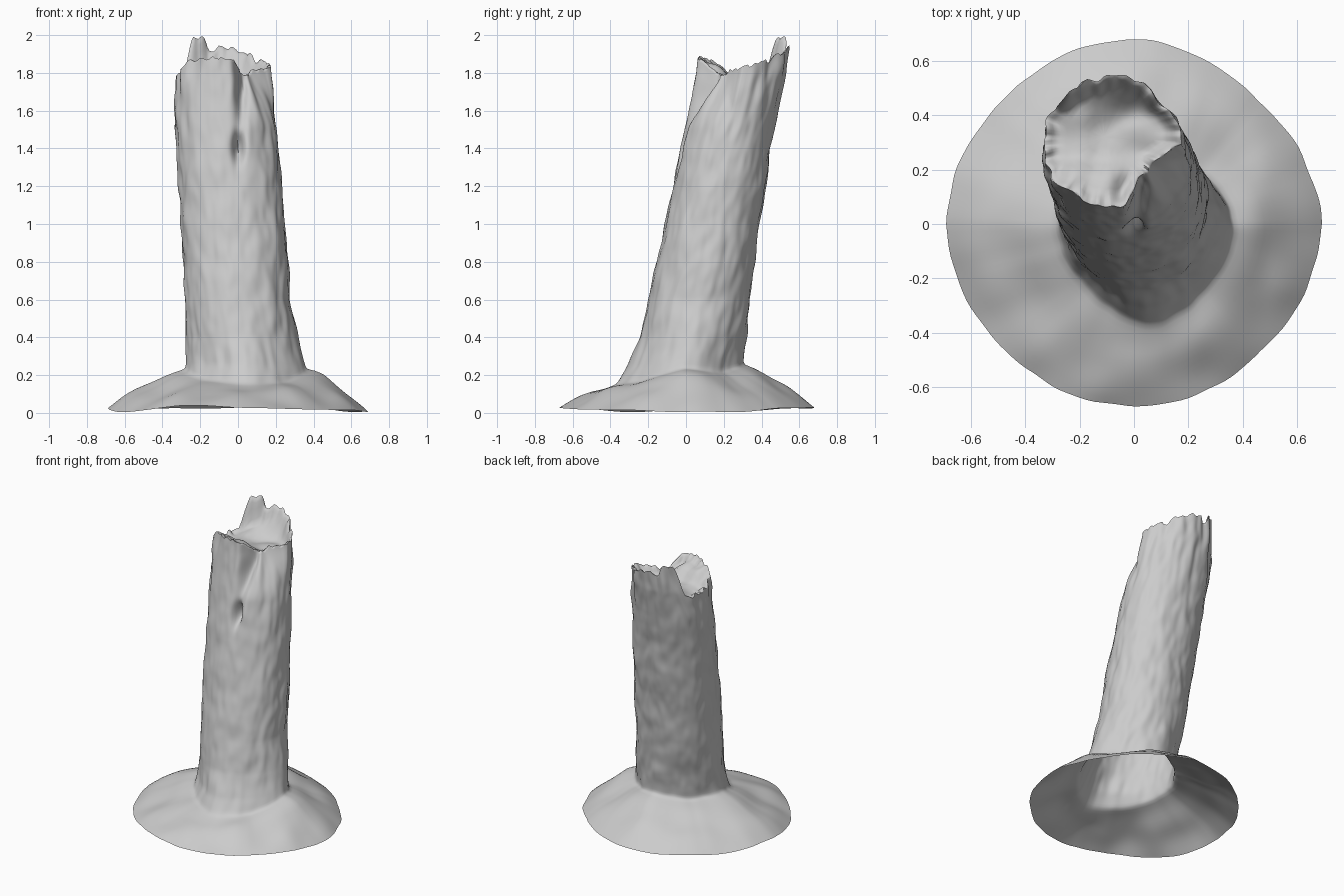
import bpy, bmesh
from math import sin, cos, pi, exp, degrees
from mathutils import Vector, noise

if "Cube" in bpy.data.objects:
    bpy.data.objects.remove(bpy.data.objects["Cube"])

N = 144  # columns around the trunk

# Trunk extents by height: z, x min, x max, y min, y max
TRUNK = [(0.14, -0.31, 0.40, -0.38, 0.315), (0.25, -0.285, 0.36, -0.31, 0.31),
         (0.4, -0.275, 0.32, -0.25, 0.32), (0.6, -0.285, 0.28, -0.20, 0.34),
         (0.8, -0.29, 0.265, -0.155, 0.365), (1.0, -0.305, 0.25, -0.115, 0.39),
         (1.2, -0.315, 0.235, -0.07, 0.425), (1.4, -0.33, 0.215, -0.03, 0.45),
         (1.6, -0.34, 0.195, 0.015, 0.485), (1.8, -0.335, 0.17, 0.05, 0.53),
         (2.0, -0.31, 0.15, 0.075, 0.55)]
# Broken rim height by angle in degrees (0 = right, 90 = back)
RIM = [(0, 1.83), (25, 1.85), (45, 1.88), (65, 1.91), (90, 1.94), (108, 1.92),
       (116, 1.99), (134, 1.99), (139, 1.90), (144, 1.77), (180, 1.76), (205, 1.80),
       (225, 1.87), (270, 1.88), (285, 1.87), (300, 1.80), (315, 1.78), (335, 1.81), (360, 1.83)]
# Height where trunk meets the mound, by angle
FOOT = [(0, 0.23), (45, 0.21), (90, 0.255), (135, 0.22), (180, 0.23), (225, 0.17),
        (270, 0.15), (315, 0.16), (360, 0.23)]
# Outer edge of mound: angle, radius
EDGE = [(0, 0.69), (45, 0.64), (92, 0.68), (135, 0.66), (180, 0.69), (225, 0.66),
        (270, 0.67), (315, 0.66), (360, 0.69)]


def interp(table, t):
    for a, b in zip(table, table[1:]):
        if t <= b[0]:
            f = max(0.0, (t - a[0]) / (b[0] - a[0]))
            r = [p + (q - p) * f for p, q in zip(a[1:], b[1:])]
            return r if len(r) > 1 else r[0]
    r = table[-1][1:]
    return r if len(r) > 1 else r[0]


def smooth(t):
    t = min(1, max(0, t))
    return t * t * (3 - 2 * t)


def nz(x, y, z, f):
    return noise.noise(Vector((x * f, y * f, z * f)))


def trunk_point(a, z):
    x0, x1, y0, y1 = interp(TRUNK, z)
    c, s = cos(a), sin(a)
    n = 2.1 - 0.6 * smooth((0.75 - z) / 0.6)  # roots make the base diamond shaped
    r = (abs(c) ** n + abs(s) ** n) ** (-1 / n)
    # bark bumps, coarser towards the broken top
    top = smooth((z - 1.3) / 0.5)
    r += 0.035 * nz(c, s, z * 2, 3) + 0.02 * nz(c, s, z * 1.5 + 7, 7)
    r += top * 0.06 * nz(c * 3, s * 3, z * 1.5, 1.6)
    r -= 0.01
    # front right side is broken away, leaning inwards
    d = (degrees(a) - 322) / 33
    r *= 1 - 0.36 * exp(-d ** 4) * smooth((z - 1.5) / 0.36)
    x = (x0 + x1) / 2 + (x1 - x0) / 2 * c * r
    y = (y0 + y1) / 2 + (y1 - y0) / 2 * s * r
    # knot hole and the split above it on the front
    if s < 0:
        hole = exp(-(x / 0.025) ** 2 - ((z - 1.41) / 0.07) ** 2)
        split = exp(-((x - 0.02) / 0.028) ** 2 - ((z - 1.68) / 0.12) ** 2)
        y += 0.09 * hole + 0.06 * split
    return Vector((x, y, z))


def top_height(x, y):
    lump = exp(-((x + 0.16) / 0.12) ** 4 - ((y - 0.13) / 0.09) ** 4)
    back = exp(-((y - 0.52) / 0.07) ** 2)
    return 1.76 + 0.09 * lump + 0.10 * back + 0.04 * nz(x, y, 0, 8)


angles = [2 * pi * i / N for i in range(N)]
rings = []

# Mound skirt, from outer edge up to the foot of the trunk
for k in range(14):
    t = k / 14
    ring = []
    for a in angles:
        d = degrees(a)
        zf = interp(FOOT, d)
        foot = trunk_point(a, zf)
        re = interp(EDGE, d) + 0.01 * nz(cos(a), sin(a), 0, 5)
        ze = 0.02 + 0.03 * nz(cos(a), sin(a), 4, 1.5)
        edge = Vector((re * cos(a), re * sin(a), max(0, ze)))
        p = edge.lerp(foot, t)
        p.z = edge.z + (zf - edge.z) * (1 - (1 - t) ** 1.4)
        p.z += 0.04 * sin(pi * t) * nz(p.x, p.y, 1, 4)
        ring.append(p)
    rings.append(ring)

# Trunk wall, from foot to the ragged rim
rims = []
for a in angles:
    h = interp(RIM, degrees(a))
    h += 0.025 * nz(cos(a), sin(a), 2, 7) + 0.008 * nz(cos(a), sin(a), 9, 18)
    rims.append(min(h, 2.0))
ROWS = 110
for k in range(ROWS + 1):
    t = k / ROWS
    ring = []
    for a, h in zip(angles, rims):
        zf = interp(FOOT, degrees(a))
        ring.append(trunk_point(a, zf + (h - zf) * t))
    rings.append(ring)

# Hollowed broken top, stepping in from the rim
centre = Vector((-0.11, 0.32, 0))
rim = rings[-1]
for s in (0.96, 0.92, 0.88, 0.82, 0.74, 0.64, 0.52, 0.4, 0.27, 0.14):
    ring = []
    for p in rim:
        q = centre.lerp(p, s)
        f = smooth((s - 0.76) / 0.23)
        q.z = p.z * f + top_height(q.x, q.y) * (1 - f)
        ring.append(q)
    rings.append(ring)

bm = bmesh.new()
vr = [[bm.verts.new(p) for p in r] for r in rings]
for lo, hi in zip(vr, vr[1:]):
    for i in range(N):
        j = (i + 1) % N
        bm.faces.new((lo[i], lo[j], hi[j], hi[i]))
tip = bm.verts.new((centre.x, centre.y, top_height(centre.x, centre.y)))
for i in range(N):
    bm.faces.new((vr[-1][i], vr[-1][(i + 1) % N], tip))
# Soften the crease where trunk and mound meet
crease = [v for r in vr[11:20] for v in r]
for _ in range(3):
    bmesh.ops.smooth_vert(bm, verts=crease, factor=0.5, use_axis_x=True, use_axis_y=True, use_axis_z=True)

mesh = bpy.data.meshes.new("broken_tree_stump")
bm.to_mesh(mesh)
bm.free()
stump = bpy.data.objects.new("broken_tree_stump", mesh)
bpy.context.collection.objects.link(stump)
bpy.context.view_layer.objects.active = stump
stump.select_set(True)
bpy.ops.object.shade_smooth_by_angle(angle=pi / 2.2)
